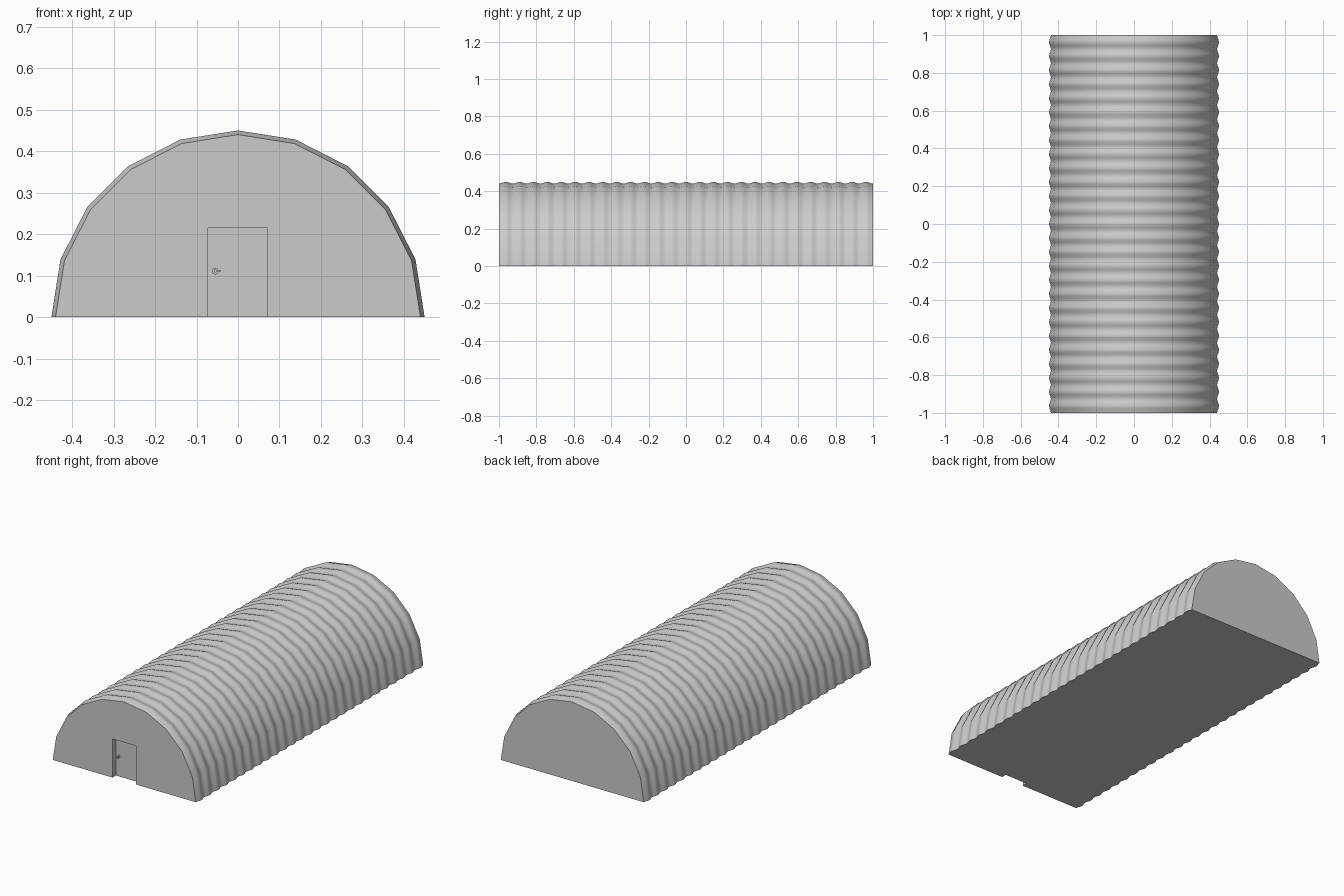
import bpy, bmesh, math
from mathutils import Matrix

if "Cube" in bpy.data.objects:
    bpy.data.objects.remove(bpy.data.objects["Cube"])

R_MIN, R_MAX = 0.44, 0.45
SIDES, RIDGES, STEPS = 10, 27, 6
DOOR_L, DOOR_R, DOOR_H, DEPTH = -0.072, 0.071, 0.215, 0.03


def finish(bm, name, angle=30):
    bmesh.ops.recalc_face_normals(bm, faces=bm.faces)
    mesh = bpy.data.meshes.new(name)
    bm.to_mesh(mesh)
    bm.free()
    obj = bpy.data.objects.new(name, mesh)
    bpy.context.collection.objects.link(obj)
    bpy.ops.object.select_all(action='DESELECT')
    obj.select_set(True)
    bpy.context.view_layer.objects.active = obj
    bpy.ops.object.shade_smooth_by_angle(angle=math.radians(angle))
    return obj


# Corrugated arched shell: half-round rings whose radius ripples along y
bm = bmesh.new()
rings = []
count = RIDGES * STEPS
for i in range(count + 1):
    y = -1 + 2 * i / count
    r = R_MIN + (R_MAX - R_MIN) * (1 - math.cos(2 * math.pi * i / STEPS)) / 2
    rings.append([bm.verts.new((r * math.cos(math.pi * k / SIDES), y,
                                r * math.sin(math.pi * k / SIDES)))
                  for k in range(SIDES + 1)])
for a, b in zip(rings, rings[1:]):
    for k in range(SIDES):
        bm.faces.new((a[k], a[k + 1], b[k + 1], b[k]))

# Front wall with a door opening, recessed jambs and door panel
outline = [(DOOR_L, 0), (DOOR_L, DOOR_H), (DOOR_R, DOOR_H), (DOOR_R, 0)]
outer = [bm.verts.new((x, -1, z)) for x, z in outline]
inner = [bm.verts.new((x, -1 + DEPTH, z)) for x, z in outline]
bm.faces.new(rings[0] + outer)
for k in range(3):
    bm.faces.new((outer[k], outer[k + 1], inner[k + 1], inner[k]))
bm.faces.new(inner)

# Back wall and floor
bm.faces.new(rings[-1])
bm.faces.new([r[0] for r in rings] + [r[-1] for r in reversed(rings)]
             + [outer[0], inner[0], inner[3], outer[3]])
finish(bm, "arched_hut")

# Door handle: round rose, neck and lever
bm = bmesh.new()
face_y = -1 + DEPTH
turn = Matrix.Rotation(math.pi / 2, 4, 'X')
for radius, length in ((0.008, 0.004), (0.0035, 0.018)):
    bmesh.ops.create_cone(
        bm, cap_ends=True, segments=16, radius1=radius, radius2=radius, depth=length,
        matrix=Matrix.Translation((-0.055, face_y - length / 2, 0.111)) @ turn)
bmesh.ops.create_cube(
    bm, size=1, matrix=Matrix.Translation((-0.05, face_y - 0.017, 0.111))
    @ Matrix.Diagonal((0.016, 0.004, 0.005, 1)))
finish(bm, "door_handle")
